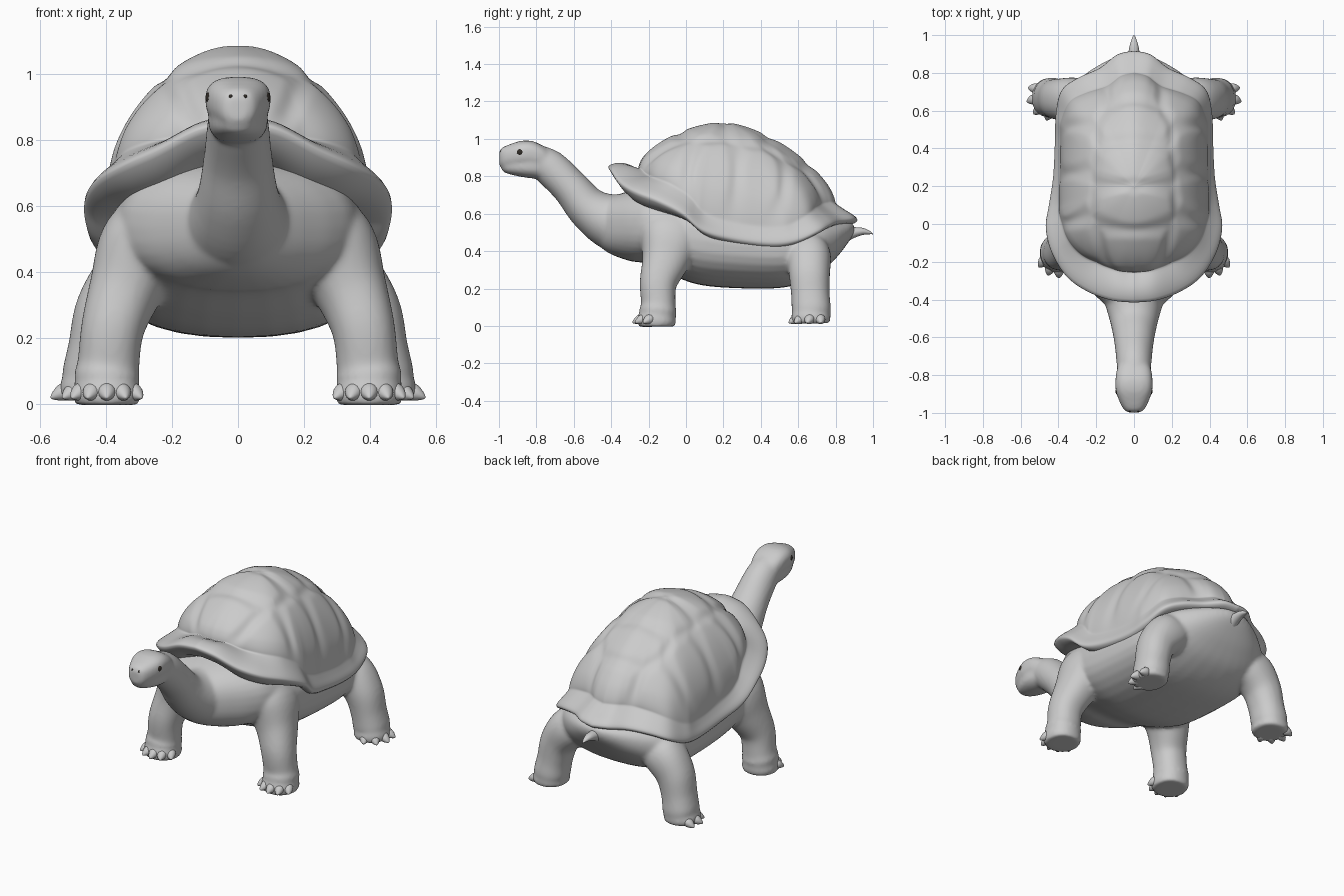
import bpy, bmesh, math
from mathutils import Vector

if "Cube" in bpy.data.objects:
    bpy.data.objects.remove(bpy.data.objects["Cube"])


def spline(keys, sub):
    """Catmull-Rom through tuples of any size."""
    k = [keys[0]] + list(keys) + [keys[-1]]
    out = []
    for i in range(1, len(k) - 2):
        for s in range(sub):
            t = s / sub
            out.append([0.5 * (2 * b + (c - a) * t + (2 * a - 5 * b + 4 * c - d) * t * t
                               + (3 * b - a - 3 * c + d) * t ** 3)
                        for a, b, c, d in zip(*k[i - 1:i + 3])])
    return out + [list(keys[-1])]


def clamp(v):
    return max(0.0, min(1.0, v))


def spow(v, p):
    return math.copysign(abs(v) ** p, v)


def bridge(bm, a, b):
    for i in range(len(a)):
        j = (i + 1) % len(a)
        bm.faces.new((a[i], a[j], b[j], b[i]))


def tube(bm, keys, n=2.0, side=1, upright=False, sub=5, segs=32):
    """Loft of (x, y, z, half width, half height) sections."""
    pts = spline(keys, sub)
    rings = []
    for i, p in enumerate(pts):
        a, b = pts[max(0, i - 1)], pts[min(len(pts) - 1, i + 1)]
        t = Vector((0, 1, 0)) if upright else (Vector(b[:3]) - Vector(a[:3])).normalized()
        sx = (Vector((1, 0, 0)) - t * t.x).normalized()
        up = t.cross(sx)
        ring = []
        for j in range(segs):
            th = 2 * math.pi * j / segs
            v = (Vector(p[:3]) + sx * p[3] * spow(math.cos(th), 2 / n)
                 + up * p[4] * spow(math.sin(th), 2 / n))
            ring.append(bm.verts.new((v.x * side, v.y, v.z)))
        rings.append(ring)
    for a, b in zip(rings, rings[1:]):
        bridge(bm, a, b)
    bm.faces.new(rings[0])
    bm.faces.new(rings[-1])


def loft_y(bm, keys, n=2.0):
    """Upright sections (y, half width, z bottom, z top) on the centre plane."""
    tube(bm, [(0, y, (b + t) / 2, w, (t - b) / 2) for y, w, b, t in keys], n, upright=True)


def finish(bm, name):
    bmesh.ops.remove_doubles(bm, verts=bm.verts, dist=1e-5)
    bmesh.ops.recalc_face_normals(bm, faces=bm.faces)
    me = bpy.data.meshes.new(name)
    bm.to_mesh(me)
    bm.free()
    for f in me.polygons:
        f.use_smooth = True
    ob = bpy.data.objects.new(name, me)
    bpy.context.collection.objects.link(ob)
    return ob


# Carapace: flared rim, then a dome with scute grooves
RIM = [(0, -.42, .85), (.12, -.408, .83), (.25, -.36, .765), (.36, -.28, .715), (.44, -.15, .665),
       (.47, -.02, .60), (.455, .09, .51), (.43, .25, .465), (.42, .45, .44), (.415, .59, .455),
       (.385, .71, .505), (.3, .775, .54), (.18, .83, .56), (.09, .90, .57), (0, .92, .565)]
SCUTES = [(0, -.12, .95), (0, .08, 1.07), (0, .33, 1.07), (0, .55, .94), (0, .71, .75)]
for sx in (1, -1):
    SCUTES += [(sx * x, y, z) for x, y, z in
               ((.28, -.1, .8), (.36, .14, .8), (.35, .4, .78), (.26, .62, .7))]
SCUTES = [Vector(s) for s in SCUTES]
CENTRE = Vector((0, .2, 0))

half = spline(RIM, 6)
rim = [Vector(p) for p in half + [(-x, y, z) for x, y, z in reversed(half[1:-1])]]
flares, bases = [], []
for p in rim:
    inward = (CENTRE - Vector((p.x, p.y, 0))).normalized()
    front, rear = clamp((.05 - p.y) / .4), clamp((p.y - .55) / .33)
    mid = clamp(1.1 - abs(p.x) / .4)
    inset = .035 + .13 * front + .085 * rear + .035 * math.exp(-(p.y / .15) ** 2)
    rise = .09 - .1 * front * mid
    lip = front * mid
    col = [(.10 + .07 * front, -.03 - .09 * front), (.03 + .03 * front, -.025 - .06 * front),
           (.004, -.008), (0, .008),
           (inset * .25, rise * .3 + .02 * lip + .006), (inset * .55, rise * .58 + .03 * lip),
           (inset * .85, rise * .86 + .012 * lip)]
    flares.append([p + inward * i + Vector((0, 0, dz)) for i, dz in col])
    bases.append(p + inward * inset + Vector((0, 0, rise)))
# Rounder plan for the upper dome
round_bases = bases
for _ in range(60):
    round_bases = [(round_bases[i - 1] + v * 2 + round_bases[(i + 1) % len(rim)]) / 4
                   for i, v in enumerate(round_bases)]
bm = bmesh.new()
columns = []
for p, col, base, soft in zip(rim, flares, bases, round_bases):
    front, rear = clamp((.15 - p.y) / .5), clamp((p.y - .3) / .5)
    n = 1.85 - .32 * rear - .17 * front
    for k in range(31):
        th = math.pi / 2 * k / 30
        r, h = abs(math.cos(th)) ** (2 / n), math.sin(th) ** (2 / n)
        if k == 30:
            r = 0
        b = base.lerp(soft, clamp(k / 14))
        q = Vector((b.x * r, .2 + (b.y - .2) * r, b.z + (1.083 - b.z) * h))
        d = sorted((q - s).length for s in SCUTES)
        g = clamp((d[1] - d[0]) / .09)
        bump = .013 * g * g * (3 - 2 * g) - .006
        col.append(q + (q - Vector((0, .2, .6))).normalized() * bump * clamp(k / 6) * clamp((30 - k) / 3))
    columns.append([bm.verts.new(v) for v in col])
for i, a in enumerate(columns):
    b = columns[(i + 1) % len(columns)]
    for k in range(len(a) - 1):
        bm.faces.new((a[k], b[k], b[k + 1], a[k + 1]))
shell = finish(bm, "shell")
m = shell.modifiers.new("round", 'SUBSURF')
m.levels = m.render_levels = 1

# Skin: belly, neck, head and legs merged into one soft surface
bm = bmesh.new()
loft_y(bm, [(-.53, .04, .5, .62), (-.48, .10, .445, .65), (-.43, .15, .4, .675), (-.37, .215, .37, .70),
            (-.29, .295, .345, .725), (-.2, .355, .33, .74),
            (-.05, .395, .26, .72), (.1, .41, .215, .7), (.35, .41, .2, .66), (.55, .4, .21, .63),
            (.7, .355, .27, .59), (.8, .25, .36, .57), (.87, .13, .45, .555), (.9, .04, .5, .54)], 2.35)
tube(bm, [(0, -.82, .90, .085, .075), (0, -.73, .848, .093, .096), (0, -.62, .742, .105, .099),
          (0, -.52, .628, .125, .116), (0, -.40, .56, .16, .153), (0, -.26, .54, .2, .185)])
HEAD = [(-.998, .028, .858, .93), (-.985, .052, .847, .952), (-.94, .077, .848, .972), (-.88, .097, .85, .99),
        (-.82, .098, .85, .988), (-.76, .088, .83, .96), (-.71, .06, .82, .92)]
loft_y(bm, HEAD, 2.7)
loft_y(bm, [(-.985, .028, .83, .87), (-.965, .05, .818, .88), (-.92, .074, .805, .9), (-.85, .09, .792, .92),
            (-.78, .085, .785, .92), (-.72, .06, .78, .88)], 2.3)
FRONT_LEG = [(.20, -.08, .55, .14, .16), (.285, -.08, .47, .14, .17), (.34, -.11, .35, .112, .128),
             (.38, -.148, .23, .096, .1), (.393, -.148, .12, .094, .092), (.397, -.15, .085, .1, .1),
             (.398, -.152, .06, .097, .098), (.398, -.156, .03, .103, .104), (.398, -.156, -.004, .095, .096)]
REAR_LEG = [(.24, .63, .40, .12, .12), (.32, .655, .37, .12, .12), (.39, .66, .28, .105, .11),
            (.42, .665, .17, .095, .103), (.435, .67, .09, .098, .105), (.438, .67, .065, .094, .102),
            (.442, .668, .04, .1, .106), (.442, .668, .014, .092, .098)]
for s in (1, -1):
    tube(bm, FRONT_LEG, 2.2, s)
    tube(bm, REAR_LEG, 2.2, s)
skin = finish(bm, "skin_body")
m = skin.modifiers.new("merge", 'REMESH')
m.mode, m.voxel_size, m.use_smooth_shade = 'VOXEL', .0105, True
m = skin.modifiers.new("soften", 'SMOOTH')
m.factor, m.iterations = .5, 9

# Tail
bm = bmesh.new()
loft_y(bm, [(.76, .09, .36, .52), (.82, .06, .41, .525), (.88, .035, .46, .528),
            (.94, .024, .485, .525), (.98, .012, .49, .51), (1.0, .002, .49, .494)])
finish(bm, "tail")


# Claws: blunt toes ending in a pointed nail
def claws(name, cx, cy, radius, angles, spread):
    for s, label in ((1, "left"), (-1, "right")):
        bm = bmesh.new()
        for deg in angles:
            a = math.radians(deg)
            b = math.radians(spread + (deg - spread) * .6)
            o = Vector((cx + radius * math.cos(a), cy + radius * math.sin(a), .032))
            d = Vector((math.cos(b), math.sin(b), 0))
            keys = [(-.03, .004, .014), (-.015, .005, .026), (.005, .003, .026),
                    (.022, -.003, .018), (.034, -.010, .008), (.038, -.013, .001)]
            side = Vector((-d.y, d.x, 0))
            rings = []
            for t, dz, r in spline(keys, 2):
                ring = []
                for j in range(14):
                    u = 2 * math.pi * j / 14
                    v = o + d * t + side * r * math.cos(u)
                    ring.append(bm.verts.new((v.x * s, v.y, v.z + dz + r * math.sin(u))))
                rings.append(ring)
            for p, q in zip(rings, rings[1:]):
                bridge(bm, p, q)
            bm.faces.new(rings[0])
            bm.faces.new(rings[-1])
        finish(bm, f"{name}_{label}")


claws("front_claws", .398, -.155, .094, (-152, -120, -90, -60, -28), -90)
claws("rear_claws", .442, .675, .092, (28, -10, -48, -86), -30)

# Eyes and nostrils
dark = bpy.data.materials.new("dark")
dark.diffuse_color = (.03, .025, .02, 1)
dark.use_nodes = True
dark.node_tree.nodes["Principled BSDF"].inputs["Base Color"].default_value = dark.diffuse_color
for s, label in ((1, "left"), (-1, "right")):
    for name, loc, r in (("eye", (s * .076, -.885, .928), .023), ("nostril", (s * .022, -.99, .932), .006)):
        bpy.ops.mesh.primitive_uv_sphere_add(segments=20, ring_count=12, radius=r, location=loc)
        ob = bpy.context.object
        ob.name = f"{name}_{label}"
        ob.data.materials.append(dark)
        bpy.ops.object.shade_smooth()
